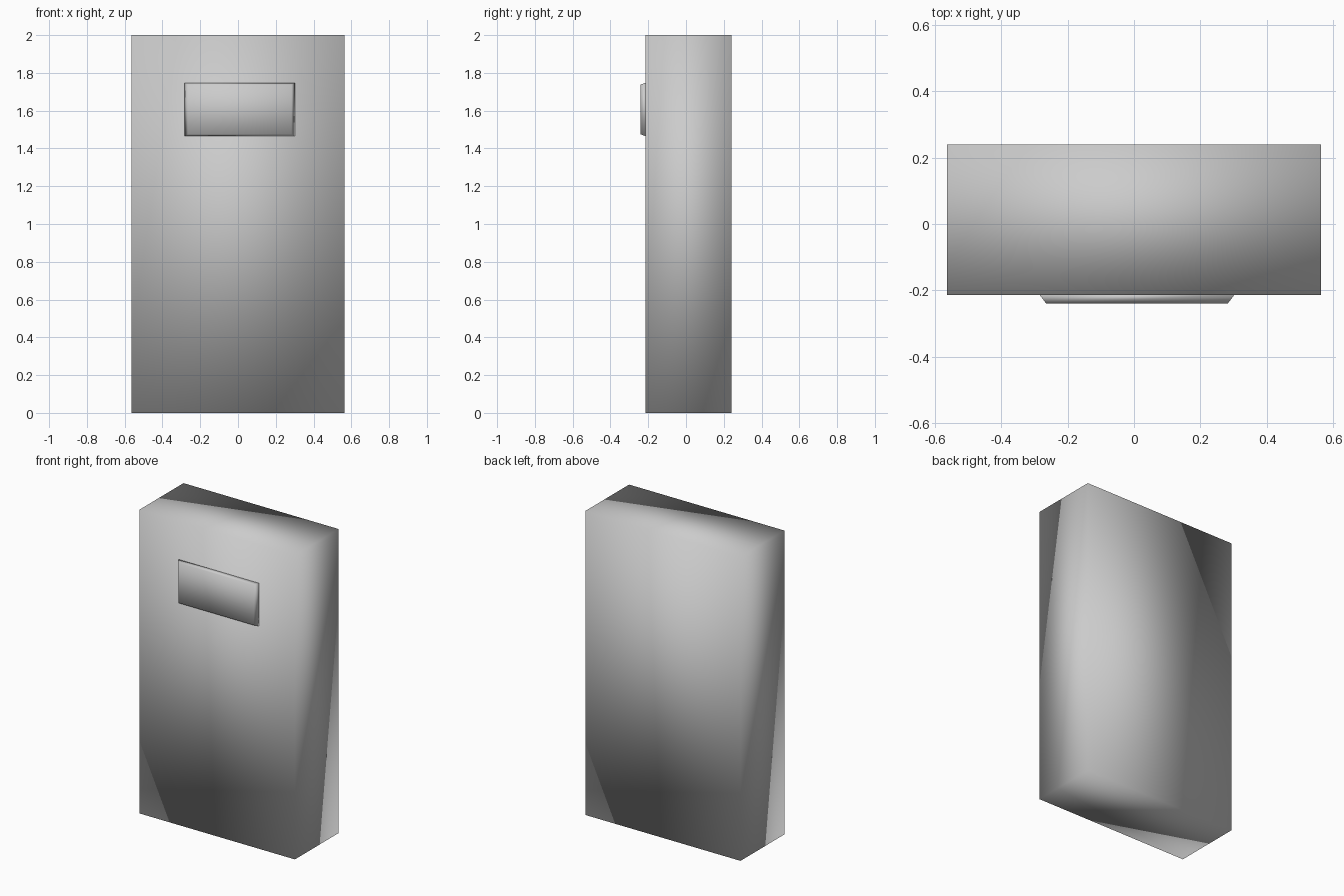
import bpy

if "Cube" in bpy.data.objects:
    bpy.data.objects.remove(bpy.data.objects["Cube"])


def smooth_block(name, x, y, z, taper_x=0.0, taper_z=0.0):
    """Block between (min, max) ranges; its front (-y) face can be tapered inward."""
    size = [b - a for a, b in (x, y, z)]
    centre = [(a + b) / 2 for a, b in (x, y, z)]
    bpy.ops.mesh.primitive_cube_add(size=1, location=centre)
    obj = bpy.context.object
    obj.name = name
    for v in obj.data.vertices:
        front = v.co.y < 0
        v.co.x *= size[0] - (2 * taper_x if front else 0)
        v.co.y *= size[1]
        v.co.z *= size[2] - (2 * taper_z if front else 0)
    # shared normals all round give the soft shading
    obj.data.shade_smooth()
    return obj


# Main slab
smooth_block("body", (-0.565, 0.565), (-0.215, 0.24), (0, 2))

# Raised panel with chamfered rim on the upper front
smooth_block("front_plate", (-0.285, 0.303), (-0.24, -0.214), (1.465, 1.748),
             taper_x=0.02, taper_z=0.01)
